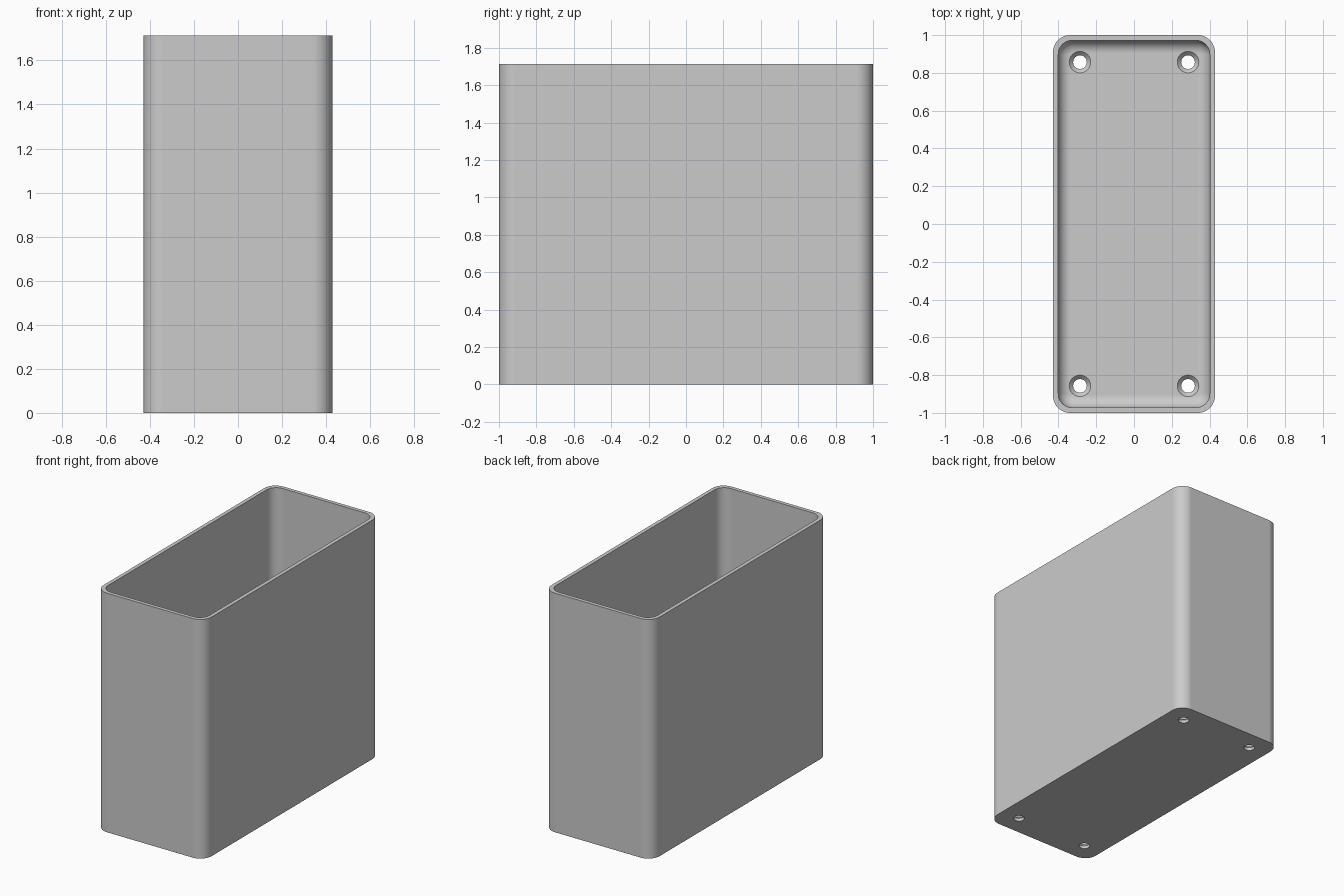
import bpy
import bmesh
from math import sin, cos, pi

cube = bpy.data.objects.get("Cube")
if cube:
    bpy.data.objects.remove(cube, do_unlink=True)

# Overall sizes
HALF_X, HALF_Y, HEIGHT = 0.4286, 1.0, 1.714
WALL, FLOOR = 0.0275, 0.043
OUTER_R, INNER_R = 0.09, 0.075
HOLE_X, HOLE_Y = 0.286, 0.857
HOLE_R, SINK_R, SINK_DEPTH = 0.036, 0.057, 0.022
CORNER_STEPS, FILLET_STEPS = 12, 8

grey = bpy.data.materials.new("plain grey")
grey.use_nodes = True
grey.diffuse_color = (0.6, 0.6, 0.6, 1)
grey.node_tree.nodes["Principled BSDF"].inputs["Base Color"].default_value = (0.6, 0.6, 0.6, 1)


def rounded_ring(bm, hx, hy, radius, z):
    """Ring of vertices around a rounded rectangle."""
    verts = []
    for q, (sx, sy) in enumerate([(1, 1), (-1, 1), (-1, -1), (1, -1)]):
        for i in range(CORNER_STEPS + 1):
            a = (q + i / CORNER_STEPS) * pi / 2
            verts.append(bm.verts.new((sx * (hx - radius) + radius * cos(a),
                                       sy * (hy - radius) + radius * sin(a), z)))
    return verts


def make_object(name, bm):
    bmesh.ops.recalc_face_normals(bm, faces=bm.faces)
    mesh = bpy.data.meshes.new(name)
    bm.to_mesh(mesh)
    bm.free()
    mesh.materials.append(grey)
    obj = bpy.data.objects.new(name, mesh)
    bpy.context.collection.objects.link(obj)
    return obj


# Open box: outer wall, rim, inner wall and a filleted inside floor
bm = bmesh.new()
rings = [rounded_ring(bm, HALF_X, HALF_Y, OUTER_R, z) for z in (0, HEIGHT)]
in_x, in_y = HALF_X - WALL, HALF_Y - WALL
rings.append(rounded_ring(bm, in_x, in_y, INNER_R, HEIGHT))
fillet = INNER_R * 0.9
for i in range(FILLET_STEPS + 1):
    a = i / FILLET_STEPS * pi / 2
    inset = fillet * (1 - cos(a))
    rings.append(rounded_ring(bm, in_x - inset, in_y - inset, INNER_R - inset,
                              FLOOR + fillet * (1 - sin(a))))
for low, high in zip(rings, rings[1:]):
    for i in range(len(low)):
        j = (i + 1) % len(low)
        bm.faces.new((low[i], low[j], high[j], high[i]))
bm.faces.new(rings[0])
bm.faces.new(rings[-1])
box = make_object("open_box", bm)

# Countersunk screw hole cutters, one near each corner
profile = [(HOLE_R, -0.05), (HOLE_R, FLOOR - SINK_DEPTH), (SINK_R, FLOOR), (SINK_R, FLOOR + 0.05)]
bm = bmesh.new()
sides = 32
for sx in (-1, 1):
    for sy in (-1, 1):
        loops = [[bm.verts.new((sx * HOLE_X + r * cos(2 * pi * i / sides),
                                sy * HOLE_Y + r * sin(2 * pi * i / sides), z))
                  for i in range(sides)] for r, z in profile]
        for low, high in zip(loops, loops[1:]):
            for i in range(sides):
                j = (i + 1) % sides
                bm.faces.new((low[i], low[j], high[j], high[i]))
        bm.faces.new(loops[0])
        bm.faces.new(loops[-1])
cutter = make_object("screw_hole_cutter", bm)
cutter.hide_render = True

# Cut the holes, then smooth the rounded corners
bpy.ops.object.select_all(action="DESELECT")
box.select_set(True)
bpy.context.view_layer.objects.active = box
cut = box.modifiers.new("screw_holes", "BOOLEAN")
cut.operation = "DIFFERENCE"
cut.solver = "EXACT"
cut.object = cutter
bpy.ops.object.modifier_apply(modifier=cut.name)
bpy.data.objects.remove(cutter, do_unlink=True)
bpy.ops.object.shade_smooth_by_angle(angle=pi / 6)
weighted = box.modifiers.new("even_shading", "WEIGHTED_NORMAL")
weighted.keep_sharp = True
